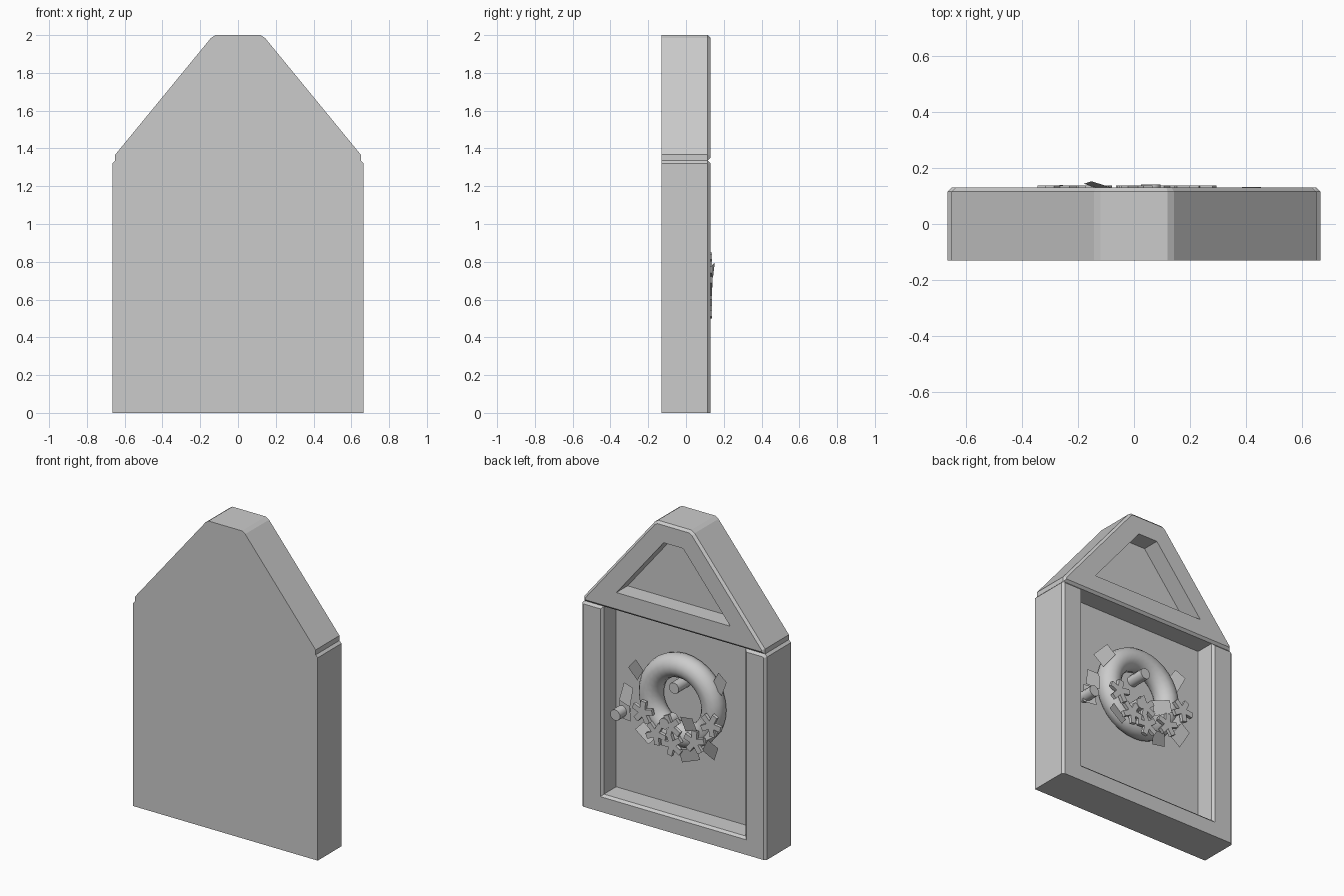
import bpy, bmesh, math, random
from mathutils import Matrix, Vector

random.seed(4)
cube = bpy.data.objects.get("Cube")
if cube:
    bpy.data.objects.remove(cube, do_unlink=True)

GREY = (0.6, 0.6, 0.6, 1.0)
mat = bpy.data.materials.new("plain grey")
mat.use_nodes = True
mat.diffuse_color = GREY
mat.node_tree.nodes["Principled BSDF"].inputs["Base Color"].default_value = GREY

FRONT, BACK, PANEL = -0.13, 0.13, -0.01
CHAMFER = 0.015


def finish(bm, name):
    bmesh.ops.recalc_face_normals(bm, faces=bm.faces)
    mesh = bpy.data.meshes.new(name)
    bm.to_mesh(mesh)
    bm.free()
    mesh.materials.append(mat)
    obj = bpy.data.objects.new(name, mesh)
    bpy.context.collection.objects.link(obj)
    return obj


def prism(name, outline, y0, y1):
    """Extrude an (x, z) outline along y."""
    bm = bmesh.new()
    face = bm.faces.new([bm.verts.new((x, y0, z)) for x, z in outline])
    out = bmesh.ops.extrude_face_region(bm, geom=[face])
    verts = [g for g in out["geom"] if isinstance(g, bmesh.types.BMVert)]
    bmesh.ops.translate(bm, verts=verts, vec=(0, y1 - y0, 0))
    return finish(bm, name)


def mirrored(half):
    return half + [(-x, z) for x, z in reversed(half)]


def carve(obj, outline, floor):
    """Cut a recess into the back of obj, down to the given y."""
    cutter = prism("recess_cutter", outline, floor, BACK + 0.1)
    mod = obj.modifiers.new("recess", "BOOLEAN")
    mod.object, mod.operation, mod.solver = cutter, "DIFFERENCE", "EXACT"
    deps = bpy.context.evaluated_depsgraph_get()
    mesh = bpy.data.meshes.new_from_object(obj.evaluated_get(deps))
    obj.modifiers.clear()
    obj.data = mesh
    bpy.data.objects.remove(cutter, do_unlink=True)


def chamfer_back(obj, keep):
    """Chamfer the back rim edges whose midpoint passes the keep rule."""
    bm = bmesh.new()
    bm.from_mesh(obj.data)
    edges = []
    for e in bm.edges:
        mid = (e.verts[0].co + e.verts[1].co) / 2
        if (all(abs(v.co.y - BACK) < 1e-4 for v in e.verts)
                and e.calc_face_angle(0) > 0.5 and keep(mid)):
            edges.append(e)
    bmesh.ops.bevel(bm, geom=edges, offset=CHAMFER, segments=1,
                    affect="EDGES", clamp_overlap=True)
    bm.to_mesh(obj.data)
    bm.free()


# Lower frame with its deep panel, open up to the gable
frame = prism("frame_body", mirrored([(0.665, 0), (0.665, 1.32), (0.65, 1.335)]), FRONT, BACK)
carve(frame, mirrored([(0.51, 0.113), (0.51, 1.45)]), PANEL)
chamfer_back(frame, lambda m: m.z > 0.05)

# Closing strip above the panel keeps the gable standing on the frame
gable = prism("gable", mirrored([(0.65, 1.335), (0.65, 1.367), (0.143, 1.985), (0.12, 2.0)]),
              FRONT, BACK)
tri = mirrored([(0.41, 1.457), (0.07, 1.872)])
carve(gable, tri, 0.015)
chamfer_back(gable, lambda m: not (1.44 < m.z < 1.9 and abs(m.x) < 0.3)
             or abs(m.x) > 0.35)

# Wreath ring
CENTRE = Vector((0, 0.035, 0.83))
bpy.ops.mesh.primitive_torus_add(
    major_radius=0.225, minor_radius=0.075, major_segments=32, minor_segments=14,
    location=CENTRE, rotation=(math.pi / 2, 0, 0))
ring = bpy.context.object
ring.name = "wreath_ring"
ring.data.materials.append(mat)
bpy.ops.object.shade_smooth()


# Leaves: thin four-sided cards, (x, y, z, spin in degrees)
def leaf(i, x, y, z, spin):
    bm = bmesh.new()
    pts = [(-0.06, -0.04), (0.06, -0.05), (0.06, 0.045), (-0.06, 0.04)]
    bm.faces.new([bm.verts.new((a, 0, b)) for a, b in pts])
    obj = finish(bm, f"leaf_{i}")
    tilt = [math.radians(random.uniform(-18, 18)) for _ in range(2)]
    obj.matrix_world = (Matrix.Translation((x, y, z))
                        @ Matrix.Rotation(tilt[0], 4, "X")
                        @ Matrix.Rotation(tilt[1], 4, "Z")
                        @ Matrix.Rotation(math.radians(spin), 4, "Y"))


LEAVES = [(0.30, 0.085, 0.97, 50), (-0.28, 0.055, 1.02, 60), (-0.26, 0.12, 0.61, 60),
          (0.21, 0.10, 0.59, -40), (0.38, 0.07, 0.78, 80), (0.40, 0.06, 0.67, 90),
          (-0.11, 0.13, 0.74, 20), (-0.10, 0.11, 0.53, 10), (0.06, 0.11, 0.62, -30),
          (-0.24, 0.10, 0.72, 30)]
for i, spec in enumerate(LEAVES, 1):
    leaf(i, *spec)


# Flowers: five stubby square petals, (x, z)
def flower(i, x, z):
    outline = []
    for k in range(5):
        a = math.radians(72 * k + 23 * i)
        for r, off in ((0.075, -14), (0.075, 14), (0.03, 36)):
            t = a + math.radians(off)
            outline.append((x + r * math.cos(t), z + r * math.sin(t)))
    prism(f"flower_{i}", outline, 0.115, 0.137)


for i, (x, z) in enumerate([(0.22, 0.73), (0.125, 0.617), (0.007, 0.575), (-0.153, 0.635),
                            (-0.27, 0.775), (0.02, 0.69)], 1):
    flower(i, x, z)

# Berries: short pegs pointing out of the back, (x, y, z, length)
for i, (x, y, z, length) in enumerate([(0.419, 0.076, 0.657, 0.11), (0.007, 0.04, 0.936, 0.15),
                                       (0.06, 0.09, 0.70, 0.10)], 1):
    bpy.ops.mesh.primitive_cylinder_add(vertices=10, radius=0.036, depth=length,
                                        location=(x, y, z), rotation=(math.pi / 2, 0, 0))
    peg = bpy.context.object
    peg.name = f"berry_{i}"
    peg.data.materials.append(mat)
    bpy.ops.object.shade_smooth_by_angle(angle=math.radians(40))
